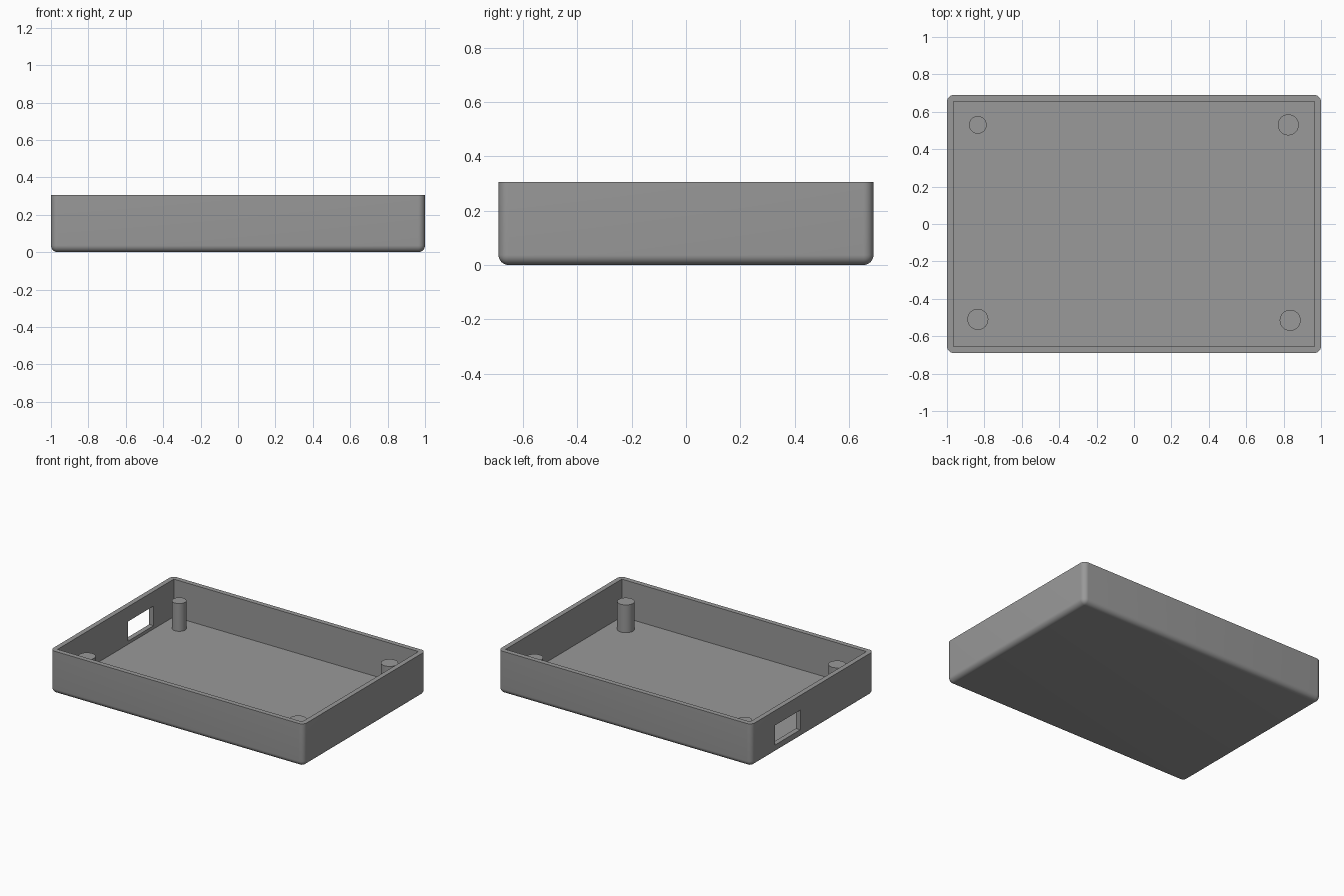
import bpy, bmesh

if "Cube" in bpy.data.objects:
    bpy.data.objects.remove(bpy.data.objects["Cube"])

grey = bpy.data.materials.new("mid grey")
grey.diffuse_color = (0.32, 0.32, 0.32, 1)
grey.use_nodes = True
grey.node_tree.nodes["Principled BSDF"].inputs["Base Color"].default_value = grey.diffuse_color

HX, HY, H = 1.0, 0.69, 0.305   # outer half sizes and height
WALL, FLOOR, R = 0.035, 0.037, 0.037


def box(name, lo, hi):
    """Axis-aligned box between two corners."""
    bm = bmesh.new()
    bmesh.ops.create_cube(bm, size=1)
    for v in bm.verts:
        v.co = [lo[i] if v.co[i] < 0 else hi[i] for i in range(3)]
    mesh = bpy.data.meshes.new(name)
    bm.to_mesh(mesh)
    bm.free()
    mesh.materials.append(grey)
    ob = bpy.data.objects.new(name, mesh)
    bpy.context.collection.objects.link(ob)
    return ob


def cut(target, cutter):
    """Subtract a helper object."""
    cutter.hide_render = True
    cutter.hide_set(True)
    m = target.modifiers.new(cutter.name, 'BOOLEAN')
    m.operation, m.object, m.solver = 'DIFFERENCE', cutter, 'EXACT'


# Tray body: rounded on the bottom and upright edges, flat at the rim
tray = box("tray", (-HX, -HY, 0), (HX, HY, H))
bm = bmesh.new()
bm.from_mesh(tray.data)
edges = [e for e in bm.edges if any(v.co.z < 0.01 for v in e.verts)]
bmesh.ops.bevel(bm, geom=edges, offset=R, segments=8, profile=0.5, affect='EDGES')
bm.to_mesh(tray.data)
bm.free()

# Square-cornered cavity and the port in the left wall
cut(tray, box("cavity_cutter", (-HX + WALL, -HY + WALL, FLOOR), (HX - WALL, HY - WALL, 1)))
cut(tray, box("port_cutter", (-HX - 0.1, 0.14, 0.06), (-HX + 0.1, 0.427, 0.2)))

# Apply the cuts, then smooth the rounded edges
dg = bpy.context.evaluated_depsgraph_get()
mesh = bpy.data.meshes.new_from_object(tray.evaluated_get(dg))
tray.modifiers.clear()
tray.data = mesh
parts = [tray]

# Mounting posts; the back left one is slimmer
for name, x, y, r in (("post_back_left", -0.835, 0.53, 0.047),
                      ("post_back_right", 0.825, 0.53, 0.056),
                      ("post_front_left", -0.835, -0.51, 0.056),
                      ("post_front_right", 0.835, -0.515, 0.056)):
    bottom, top = FLOOR - 0.005, 0.235
    bpy.ops.mesh.primitive_cylinder_add(vertices=48, radius=r, depth=top - bottom,
                                        location=(x, y, (top + bottom) / 2))
    post = bpy.context.object
    post.name = name
    post.data.materials.append(grey)
    parts.append(post)

for ob in parts:
    bpy.ops.object.select_all(action='DESELECT')
    ob.select_set(True)
    bpy.context.view_layer.objects.active = ob
    bpy.ops.object.shade_smooth_by_angle(angle=0.6)
